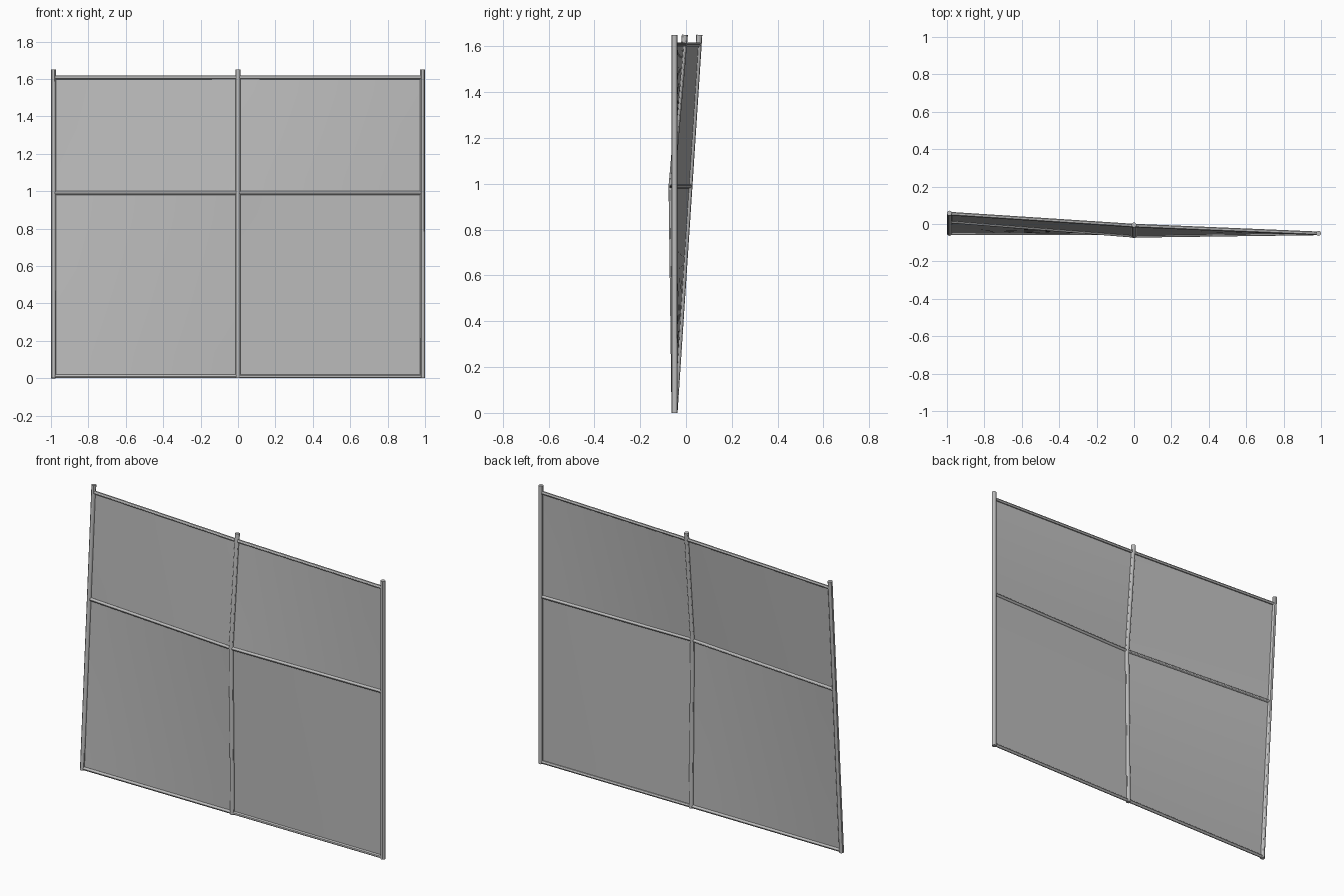
import bpy
import bmesh
from mathutils import Vector

cube = bpy.data.objects.get("Cube")
if cube:
    bpy.data.objects.remove(cube, do_unlink=True)


def flat_material(name, value):
    mat = bpy.data.materials.new(name)
    mat.use_nodes = True
    colour = (value, value, value, 1)
    mat.diffuse_color = colour
    mat.node_tree.nodes["Principled BSDF"].inputs["Base Color"].default_value = colour
    return mat


grey = flat_material("plain grey", 0.5)

POST_R, RAIL_R = 0.0132, 0.0098
LOW, MID, RAIL_TOP, POST_TOP = 0.01, 0.99, 1.608, 1.65
SIDE = 1 - POST_R

# Each post: x, then its depth at the foot, the middle and the top
POSTS = {
    "right_post": (-SIDE, -0.05, 0.015, 0.058),
    "middle_post": (0, -0.05, -0.063, -0.005),
    "left_post": (SIDE, -0.05, -0.05, -0.05),
}


def on_post(post, z):
    """Point on a post's bent centre line at height z."""
    x, foot, middle, top = POSTS[post]
    if z <= MID:
        y = foot + (middle - foot) * z / MID
    else:
        y = middle + (top - middle) * (z - MID) / (POST_TOP - MID)
    return Vector((x, y, z))


def tube(name, points, radius):
    """Round smooth pipe with closed ends along a path."""
    curve = bpy.data.curves.new(name, "CURVE")
    curve.dimensions = "3D"
    curve.bevel_depth = radius
    curve.bevel_resolution = 4
    curve.use_fill_caps = True
    spline = curve.splines.new("POLY")
    spline.points.add(len(points) - 1)
    for slot, point in zip(spline.points, points):
        slot.co = (*point, 1)
    curve.materials.append(grey)
    obj = bpy.data.objects.new(name, curve)
    bpy.context.collection.objects.link(obj)
    bpy.ops.object.select_all(action="DESELECT")
    obj.select_set(True)
    bpy.context.view_layer.objects.active = obj
    bpy.ops.object.convert(target="MESH")
    bpy.ops.object.shade_smooth_by_angle()


def panel(name, corners):
    """Thin sheet stretched, slightly twisted, between four corners."""
    mesh = bpy.data.meshes.new(name)
    bm = bmesh.new()
    bm.faces.new([bm.verts.new(c) for c in corners])
    bmesh.ops.subdivide_edges(bm, edges=bm.edges[:], cuts=7, use_grid_fill=True)
    for face in bm.faces:
        face.smooth = True
    bm.to_mesh(mesh)
    bm.free()
    mesh.materials.append(grey)
    bpy.context.collection.objects.link(bpy.data.objects.new(name, mesh))


# Upright posts
for post in POSTS:
    tube(post, [on_post(post, z) for z in (0, MID, POST_TOP)], POST_R)

# Rails and sheets in each bay
for side, a, b in (("right", "right_post", "middle_post"),
                   ("left", "middle_post", "left_post")):
    for level, z in (("bottom", LOW), ("middle", MID), ("top", RAIL_TOP)):
        tube(f"{side}_{level}_rail", [on_post(a, z), on_post(b, z)], RAIL_R)
    for level, z0, z1 in (("lower", LOW, MID), ("upper", MID, RAIL_TOP)):
        panel(f"{side}_{level}_panel",
              [on_post(a, z0), on_post(b, z0), on_post(b, z1), on_post(a, z1)])
